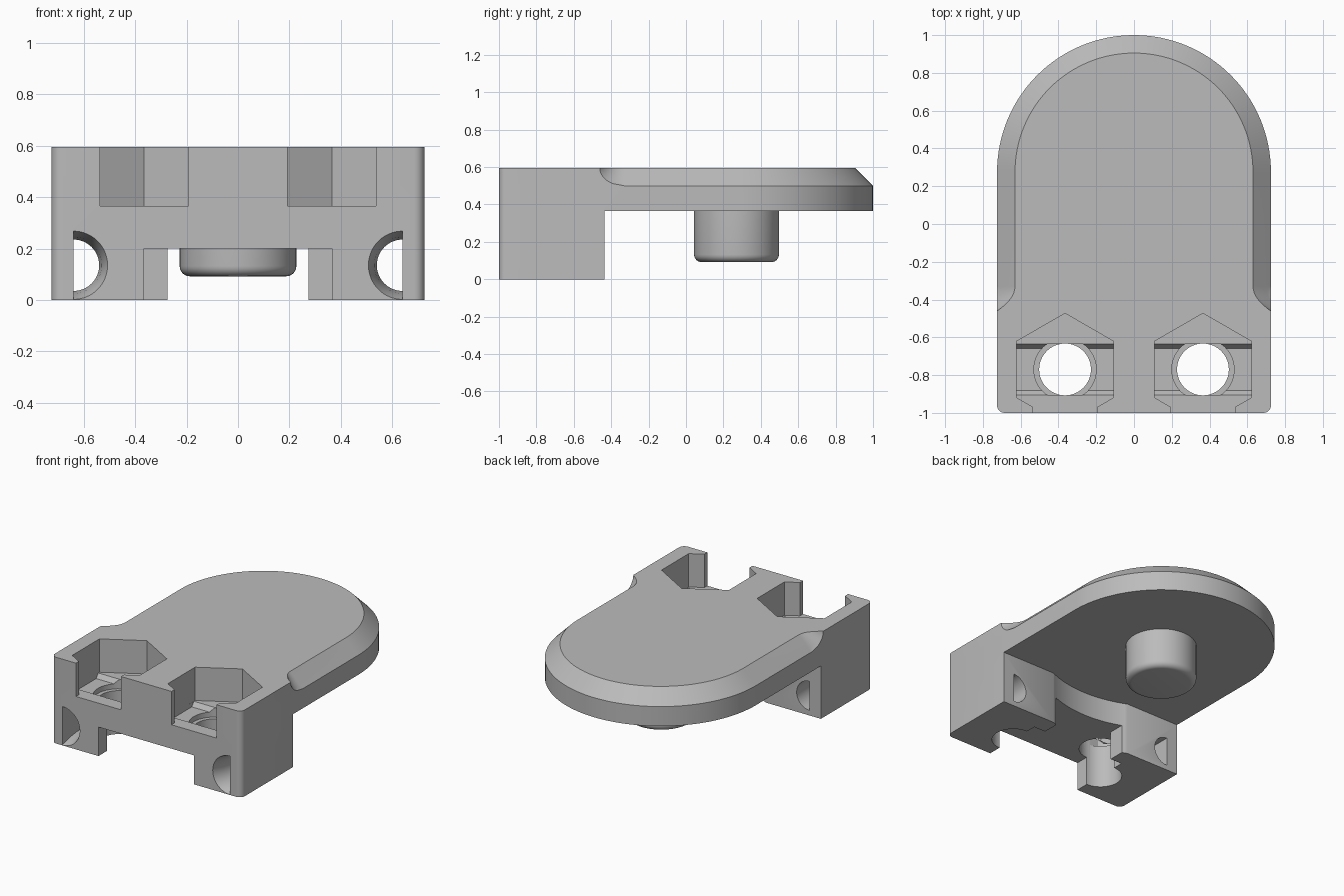
import bpy, bmesh, math

if "Cube" in bpy.data.objects:
    bpy.data.objects.remove(bpy.data.objects["Cube"])

grey = bpy.data.materials.new("light_grey")
grey.use_nodes = True
COLOUR = (0.5, 0.5, 0.5, 1)
grey.diffuse_color = COLOUR
grey.node_tree.nodes["Principled BSDF"].inputs["Base Color"].default_value = COLOUR

HALF, TOP, UNDER = 0.725, 0.595, 0.365
BACK, CHAMFER = -0.435, 0.095
ARC_Y = 1 - HALF
SCREW_X, SCREW_Y = 0.365, -0.77


def loft(name, rings):
    """Skin a stack of equal-length closed rings and cap both ends."""
    bm = bmesh.new()
    loops = [[bm.verts.new(p) for p in ring] for ring in rings]
    n = len(loops[0])
    for a, b in zip(loops, loops[1:]):
        for i in range(n):
            j = (i + 1) % n
            bm.faces.new((a[i], a[j], b[j], b[i]))
    bm.faces.new(loops[0])
    bm.faces.new(loops[-1])
    bmesh.ops.remove_doubles(bm, verts=bm.verts, dist=1e-5)
    bmesh.ops.recalc_face_normals(bm, faces=bm.faces)
    mesh = bpy.data.meshes.new(name)
    bm.to_mesh(mesh)
    bm.free()
    obj = bpy.data.objects.new(name, mesh)
    bpy.context.collection.objects.link(obj)
    mesh.materials.append(grey)
    return obj


def prism(name, points, z0, z1):
    return loft(name, [[(x, y, z) for x, y in points] for z in (z0, z1)])


def box(name, x0, x1, y0, y1, z0, z1):
    return prism(name, [(x0, y0), (x1, y0), (x1, y1), (x0, y1)], z0, z1)


def circle(cx, cy, r, n=64, turn=0.0):
    angles = [turn + math.tau * i / n for i in range(n)]
    return [(cx + r * math.cos(a), cy + r * math.sin(a)) for a in angles]


def apply_boolean(target, other, operation="DIFFERENCE"):
    mod = target.modifiers.new("cut", "BOOLEAN")
    mod.operation, mod.solver, mod.object = operation, "EXACT", other
    bpy.context.view_layer.objects.active = target
    bpy.ops.object.modifier_apply(modifier=mod.name)
    bpy.data.objects.remove(other)


def outline(inset):
    """Rounded plate outline; the inset fades out towards the square end."""
    f = inset / CHAMFER
    run = 0.13 * math.sqrt(1 - (1 - f) ** 2)
    side = []
    for i in range(7):
        a = -math.pi / 2 + math.pi / 2 * i / 6
        side.append((HALF - 0.04 + 0.04 * math.cos(a), -0.96 + 0.04 * math.sin(a)))
    for i in range(8, -1, -1):
        t = i / 8
        side.append((HALF - inset * (1 - t * t), -0.33 - (run + 0.001) * t))
    r = HALF - inset
    for i in range(33):
        a = math.pi / 2 * i / 32
        side.append((r * math.cos(a), ARC_Y + r * math.sin(a)))
    return side + [(-x, y) for x, y in reversed(side[:-1])]


# Body: one lofted plate with a chamfered rim
levels = [(0, 0), (TOP - CHAMFER, 0)]
levels += [(TOP - CHAMFER * (1 - i / 8), CHAMFER * i / 8) for i in range(1, 9)]
body = loft("clamp_body", [[(x, y, z) for x, y in outline(d)] for z, d in levels])

# Space under the plate, leaving a block at the front
apply_boolean(body, box("undercut", -1, 1, BACK, 1.2, -0.1, UNDER))

# Curved clearance behind the block and stepped channel between the legs
apply_boolean(body, prism("clearance", circle(0, 0.27, 0.77, 160), -0.1, UNDER))
apply_boolean(body, box("channel_front", -0.365, 0.365, -1.1, -0.56, -0.1, 0.2))
apply_boolean(body, box("channel_rear", -0.275, 0.275, -0.6, -0.3, -0.1, 0.2))


def rect(cx, cy, hx, hy, z):
    return [(cx - hx, cy - hy, z), (cx + hx, cy - hy, z),
            (cx + hx, cy + hy, z), (cx - hx, cy + hy, z)]


def tunnel_ring(s, y, r):
    """Half-round section with its flat side towards the outer wall."""
    ring = []
    for i in range(33):
        a = math.pi / 2 + math.pi * i / 32
        ring.append((s * (0.64 + r * math.cos(a)), y, 0.135 + r * math.sin(a)))
    return ring


for s in (-1, 1):
    cx = s * SCREW_X
    # Hexagonal nut pocket, open at the front
    hexagon = circle(cx, SCREW_Y, 0.297, 6, math.pi / 6)
    apply_boolean(body, prism("nut_pocket", hexagon, UNDER, 0.8))
    apply_boolean(body, box("pocket_mouth", cx - 0.172, cx + 0.172, -1.1, -0.9, UNDER, 0.8))
    # Tapered slot, counterbore and screw hole below the nut
    apply_boolean(body, loft("slot", [rect(cx, SCREW_Y, 0.257, 0.112, 0.335),
                                      rect(cx, SCREW_Y, 0.257, 0.135, UNDER),
                                      rect(cx, SCREW_Y, 0.257, 0.135, 0.4)]))
    bore = [(x, max(SCREW_Y - 0.135, min(SCREW_Y + 0.135, y)))
            for x, y in circle(cx, SCREW_Y, 0.165)]
    apply_boolean(body, prism("counterbore", bore, 0.3, 0.38))
    apply_boolean(body, prism("screw_hole", circle(cx, SCREW_Y, 0.137), -0.1, 0.38))
    # Half-round tunnel, flared at the front
    stations = [(-1.02, 0.14), (-0.97, 0.122), (-0.92, 0.11), (-0.84, 0.1), (-0.4, 0.1)]
    apply_boolean(body, loft("tunnel", [tunnel_ring(s, y, r) for y, r in stations]))

# Peg with a rounded lower edge
R, FILLET, FOOT = 0.227, 0.04, 0.092
rings = []
for i in range(7):
    a = math.pi / 2 * i / 6
    r, z = R - FILLET * (1 - math.sin(a)), FOOT + FILLET * (1 - math.cos(a))
    rings.append([(x, y, z) for x, y in circle(0, 0.27, r)])
rings.append([(x, y, UNDER + 0.05) for x, y in circle(0, 0.27, R)])
peg = loft("peg", rings)

for obj in (body, peg):
    bpy.ops.object.select_all(action="DESELECT")
    obj.select_set(True)
    bpy.context.view_layer.objects.active = obj
    bpy.ops.object.shade_smooth_by_angle(angle=math.radians(28))
